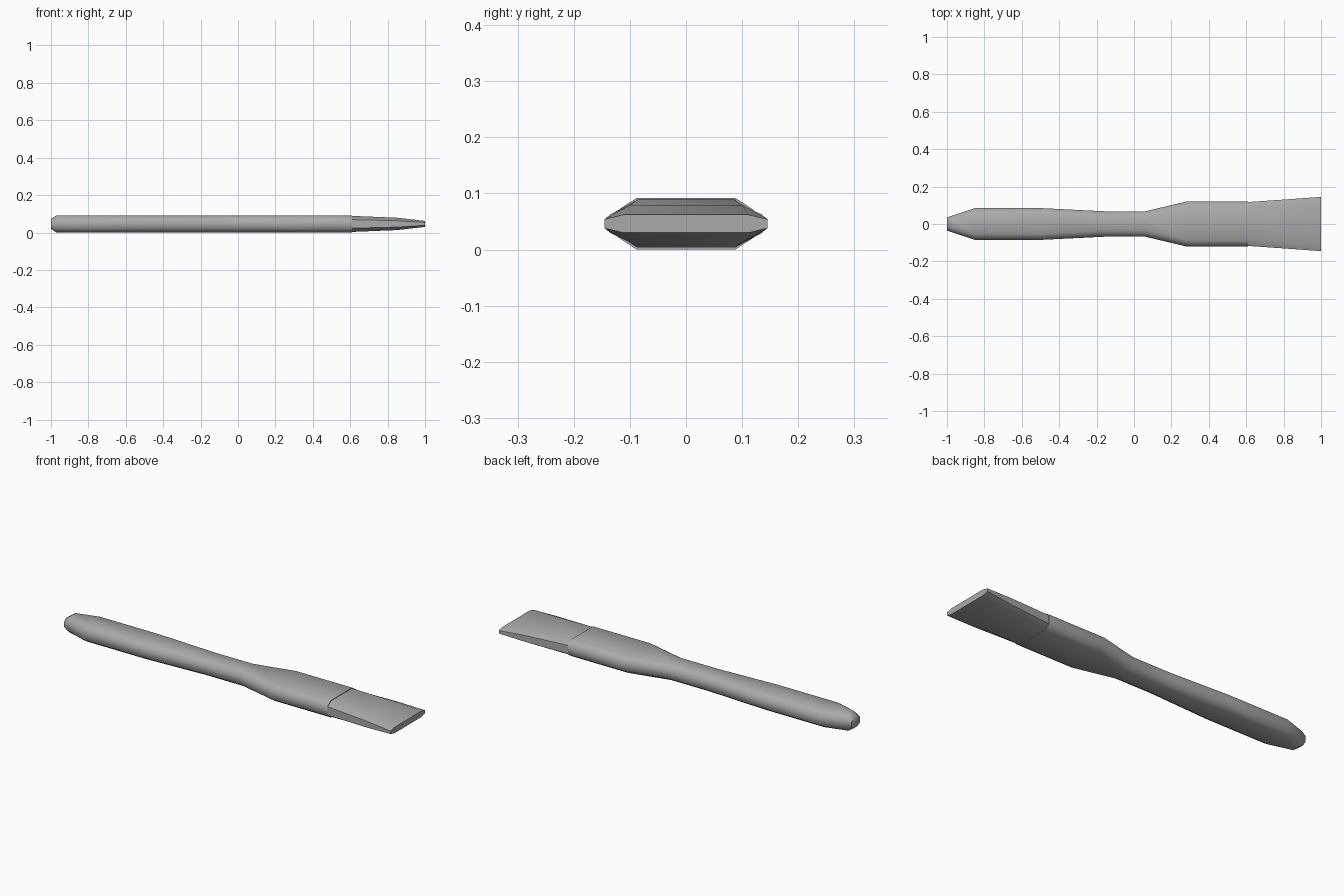
import bpy
import bmesh
import math

cube = bpy.data.objects.get("Cube")
if cube:
    bpy.data.objects.remove(cube, do_unlink=True)

MID = 0.046  # height of the centre line

grey = bpy.data.materials.new("plain grey")
grey.use_nodes = True
colour = (0.4, 0.4, 0.4, 1)
grey.diffuse_color = colour
grey.node_tree.nodes["Principled BSDF"].inputs["Base Color"].default_value = colour


def loft(name, stations):
    """Skin chamfered sections: x, half width, flat half width, half height, side half height."""
    bm = bmesh.new()
    rings = []
    for x, w, flat, h, side in stations:
        quarter = [(w, side), (flat, h)]
        half = quarter + [(-y, z) for y, z in reversed(quarter)]
        outline = half + [(y, -z) for y, z in reversed(half)]
        rings.append([bm.verts.new((x, y, MID + z)) for y, z in outline])
    for a, b in zip(rings, rings[1:]):
        for i in range(len(a)):
            j = (i + 1) % len(a)
            bm.faces.new((a[i], a[j], b[j], b[i]))
    bm.faces.new(rings[0])
    bm.faces.new(rings[-1])
    bmesh.ops.recalc_face_normals(bm, faces=bm.faces)
    mesh = bpy.data.meshes.new(name)
    bm.to_mesh(mesh)
    bm.free()
    mesh.materials.append(grey)
    obj = bpy.data.objects.new(name, mesh)
    bpy.context.collection.objects.link(obj)
    bpy.ops.object.select_all(action="DESELECT")
    obj.select_set(True)
    bpy.context.view_layer.objects.active = obj
    bpy.ops.object.shade_smooth_by_angle(angle=math.radians(60))
    return obj


# Handle: blunt butt, slim waist, wide ferrule end
H, S = 0.046, 0.025
loft("handle", [
    (-1.0, 0.035, 0.014, 0.026, 0.014),
    (-0.97, 0.045, 0.02, H, S),
    (-0.85, 0.085, 0.053, H, S),
    (-0.5, 0.085, 0.053, H, S),
    (-0.16, 0.068, 0.036, H, S),
    (0.06, 0.068, 0.036, H, S),
    (0.28, 0.12, 0.088, H, S),
    (0.61, 0.12, 0.088, H, S),
])

# Bristles: flaring in width while thinning to the tip
loft("bristles", [
    (0.605, 0.117, 0.086, 0.043, 0.023),
    (0.85, 0.134, 0.1, 0.033, 0.017),
    (1.0, 0.145, 0.112, 0.016, 0.008),
])
